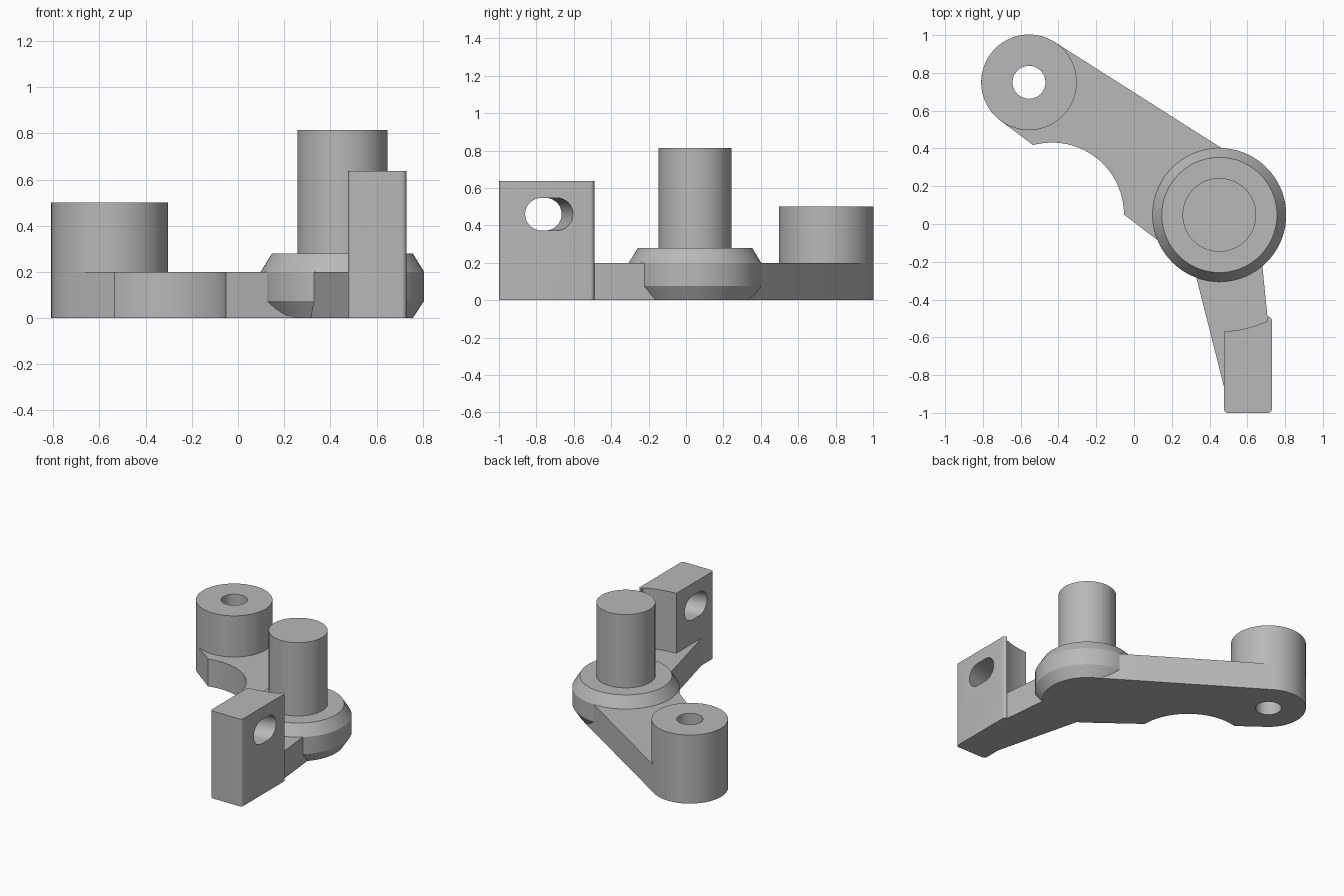
import bpy, bmesh
from math import cos, sin, pi, atan2, sqrt, asin, radians
from mathutils import Matrix, Vector

if "Cube" in bpy.data.objects:
    bpy.data.objects.remove(bpy.data.objects["Cube"])

grey = bpy.data.materials.new("plain grey")
grey.use_nodes = True
grey.diffuse_color = (0.48, 0.48, 0.48, 1)
grey.node_tree.nodes["Principled BSDF"].inputs["Base Color"].default_value = grey.diffuse_color

BOSS, BOSS_R = Vector((-0.556, 0.75)), 0.253
HUB, HUB_R, FOOT_R = Vector((0.452, 0.048)), 0.354, 0.305
BORE_R, PLATE = 0.087, 0.2


def arc(c, r, a0, a1, n=32):
    """Points on an arc from angle a0 to a1."""
    return [(c[0] + r * cos(a0 + (a1 - a0) * i / n),
             c[1] + r * sin(a0 + (a1 - a0) * i / n)) for i in range(n + 1)]


def finish(name, bm):
    bmesh.ops.recalc_face_normals(bm, faces=bm.faces)
    mesh = bpy.data.meshes.new(name)
    bm.to_mesh(mesh)
    bm.free()
    mesh.materials.append(grey)
    obj = bpy.data.objects.new(name, mesh)
    bpy.context.collection.objects.link(obj)
    return obj


def extrude(name, outline, z0, z1):
    """Prism from a closed outline."""
    bm = bmesh.new()
    face = bm.faces.new([bm.verts.new((x, y, z0)) for x, y in outline])
    top = bmesh.ops.extrude_face_region(bm, geom=[face])["geom"]
    verts = [v for v in top if isinstance(v, bmesh.types.BMVert)]
    bmesh.ops.translate(bm, verts=verts, vec=(0, 0, z1 - z0))
    return finish(name, bm)


def lathe(name, c, profile, n=72):
    """Solid of revolution about a vertical axis; profile is (radius, z)."""
    bm = bmesh.new()
    rings = [[bm.verts.new((c[0] + r * cos(2 * pi * i / n), c[1] + r * sin(2 * pi * i / n), z))
              for i in range(n)] for r, z in profile]
    for a, b in zip(rings, rings[1:]):
        for i in range(n):
            j = (i + 1) % n
            bm.faces.new((a[i], a[j], b[j], b[i]))
    bm.faces.new(rings[0])
    bm.faces.new(rings[-1])
    return finish(name, bm)


def cut(obj, cutter):
    """Subtract the cutter and discard it."""
    cutter.hide_render = True
    mod = obj.modifiers.new("cut", "BOOLEAN")
    mod.operation, mod.solver, mod.object = "DIFFERENCE", "EXACT", cutter
    bpy.context.view_layer.update()
    result = bpy.data.meshes.new_from_object(obj.evaluated_get(bpy.context.evaluated_depsgraph_get()))
    obj.modifiers.clear()
    obj.data = result
    bpy.data.objects.remove(cutter)


# Long arm: two circles joined by tangents, with a round relief in the lower edge
d = HUB - BOSS
heading = atan2(d.y, d.x)
tilt = asin((FOOT_R - BOSS_R) / d.length)
up, low = heading + pi / 2 + tilt, heading - pi / 2 - tilt
relief = (-0.434, 0.05)
outline = (arc(BOSS, BOSS_R, up, low + 2 * pi, 48)
           + arc(relief, 0.381, radians(105.2), 0, 40)
           + arc(HUB, FOOT_R, low, up, 48))
long_arm = extrude("long_arm", outline, 0, PLATE)

# Boss with a through bore
boss = lathe("bored_boss", BOSS, [(BOSS_R, PLATE), (BOSS_R, 0.5)])
for part in (long_arm, boss):
    cut(part, lathe("bore_cutter", BOSS, [(BORE_R, -0.1), (BORE_R, 0.6)]))

# Bevelled hub and pivot pin
hub = lathe("pivot_hub", HUB, [(FOOT_R, 0), (HUB_R, 0.075), (HUB_R, 0.2), (FOOT_R, 0.28)])
pin = lathe("pivot_pin", HUB, [(0.195, 0.28), (0.195, 0.815)])

# Short arm running from the hub into the block
short_arm = extrude("short_arm", [(0.258, 0.0), (0.476, -0.86), (0.6, -0.9),
                                  (0.729, -0.72), (0.651, 0.067)], 0, PLATE)

# Upright block: rounded corners, back face hollowed concentric with the hub
x0, x1, y0, y1, r = 0.476, 0.73, -1.0, -0.49, 0.022
clear = 0.617
a0 = atan2(-sqrt(clear ** 2 - (x1 - r - HUB.x) ** 2), x1 - r - HUB.x)
a1 = atan2(-sqrt(clear ** 2 - (x0 - HUB.x) ** 2), x0 - HUB.x)
outline = (arc((x0 + r, y0 + r), r, pi, 1.5 * pi, 6)
           + arc((x1 - r, y0 + r), r, 1.5 * pi, 2 * pi, 6)
           + arc((x1 - r, y1 - r), r, 0, pi / 2, 6)
           + arc(HUB, clear, a0, a1, 16))
block = extrude("upright_block", outline, 0, 0.637)

# Slot through the block, square to the short arm's edge
slot = (arc((0.041, 0), BORE_R, -pi / 2, pi / 2, 24)
        + arc((-0.041, 0), BORE_R, pi / 2, 1.5 * pi, 24))
slot_cutter = extrude("slot_cutter", slot, -0.6, 0.3)
slant = 0.24
axes = Matrix(((0, 0, 1), (1, 0, slant), (0, 1, 0))).to_4x4()
slot_cutter.data.transform(Matrix.Translation((x1, -0.732, 0.46)) @ axes)
cut(block, slot_cutter)

# Smooth round walls, keep crisp edges
bpy.ops.object.select_all(action="DESELECT")
for part in (long_arm, boss, hub, pin, short_arm, block):
    part.select_set(True)
bpy.context.view_layer.objects.active = block
bpy.ops.object.shade_smooth_by_angle(angle=radians(25))
